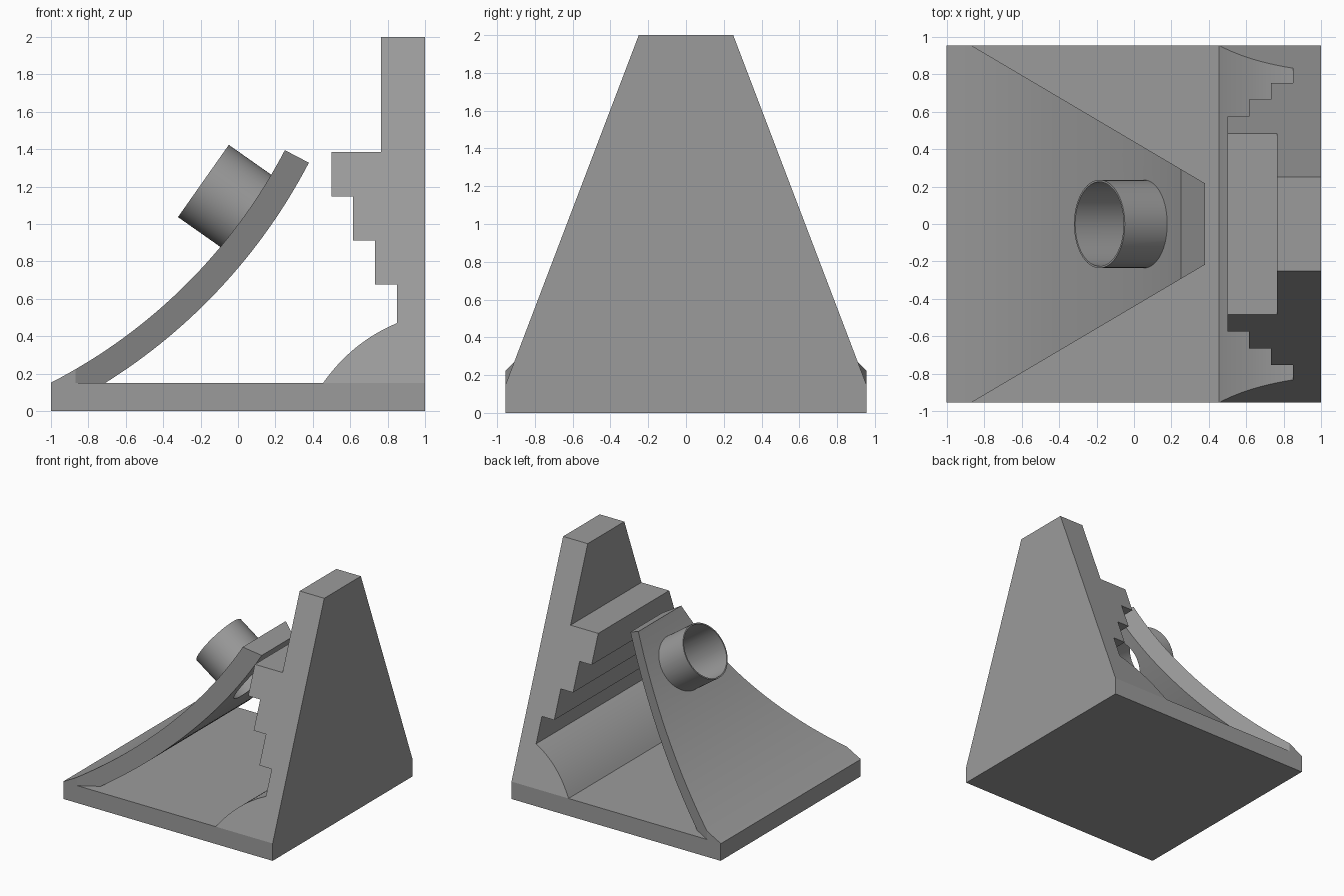
import bpy, bmesh, math
from mathutils import Vector, Matrix

if "Cube" in bpy.data.objects:
    bpy.data.objects.remove(bpy.data.objects["Cube"])

grey = bpy.data.materials.new("neutral grey")
grey.diffuse_color = (0.33, 0.33, 0.33, 1)
grey.use_nodes = True
grey.node_tree.nodes["Principled BSDF"].inputs["Base Color"].default_value = grey.diffuse_color


def finish(name, bm):
    bmesh.ops.recalc_face_normals(bm, faces=bm.faces)
    me = bpy.data.meshes.new(name)
    bm.to_mesh(me)
    bm.free()
    me.materials.append(grey)
    ob = bpy.data.objects.new(name, me)
    bpy.context.collection.objects.link(ob)
    return ob


def loft(name, ring_a, ring_b):
    """Closed solid between two matching outlines."""
    bm = bmesh.new()
    a = [bm.verts.new(p) for p in ring_a]
    b = [bm.verts.new(p) for p in ring_b]
    bm.faces.new(a)
    bm.faces.new(b)
    for i in range(len(a)):
        j = (i + 1) % len(a)
        bm.faces.new((a[i], a[j], b[j], b[i]))
    return finish(name, bm)


def cylinder(name, start, direction, length, radius):
    bm = bmesh.new()
    rot = direction.to_track_quat('Z', 'Y').to_matrix().to_4x4()
    mat = Matrix.Translation(start + direction * length / 2) @ rot
    bmesh.ops.create_cone(bm, cap_ends=True, segments=64, radius1=radius,
                          radius2=radius, depth=length, matrix=mat)
    return finish(name, bm)


def cut(ob, tool, op):
    bpy.context.view_layer.objects.active = ob
    mod = ob.modifiers.new(op, 'BOOLEAN')
    mod.operation, mod.solver, mod.object = op, 'EXACT', tool
    bpy.ops.object.modifier_apply(modifier=mod.name)
    bpy.data.objects.remove(tool, do_unlink=True)


def smooth(ob):
    bpy.ops.object.select_all(action='DESELECT')
    ob.select_set(True)
    bpy.context.view_layer.objects.active = ob
    bpy.ops.object.shade_smooth_by_angle(angle=math.radians(25))


HALF = 0.955   # half depth of the base
DECK = 0.15    # height of the base top

# base slab
rect = [(-1, -HALF), (1, -HALF), (1, HALF), (-1, HALF)]
loft("base", [(x, y, 0) for x, y in rect], [(x, y, DECK) for x, y in rect])

# stepped back support, tapering towards the top
profile = [(1, DECK), (1, 2), (0.765, 2), (0.765, 1.385), (0.5, 1.385),
           (0.5, 1.147), (0.615, 1.147), (0.615, 0.912), (0.732, 0.912),
           (0.732, 0.677), (0.85, 0.677)]
p0, p1, p2 = Vector((0.85, 0.47)), Vector((0.61, 0.37)), Vector((0.455, DECK))
for i in range(17):
    t = i / 16
    profile.append(tuple(p0 * (1 - t) ** 2 + p1 * 2 * t * (1 - t) + p2 * t * t))


def half_depth(z):
    return 0.25 + (HALF - 0.25) * (2 - z) / (2 - DECK)


support = loft("stepped_support", [(x, -half_depth(z), z) for x, z in profile],
               [(x, half_depth(z), z) for x, z in profile])
smooth(support)

# curved front plate: two concentric arcs, narrowing in plan
CX, CZ, R_TOP, R_UNDER = -2.33, 2.74, 2.91, 3.055
END = math.atan2(1.395 - CZ, 0.25 - CX)


def arc(radius, n=32):
    start = math.asin((DECK - CZ) / radius)
    angles = [start + (END - start) * i / n for i in range(n + 1)]
    return [(CX + radius * math.cos(a), CZ + radius * math.sin(a)) for a in angles]


side = arc(R_TOP) + arc(R_UNDER)[::-1]
plate = loft("curved_plate", [(x, -HALF, z) for x, z in side],
             [(x, HALF, z) for x, z in side])
plan = [(-1.2, -1.15), (0.6, -0.087), (0.6, 0.087), (-1.2, 1.15)]
wedge = loft("plan_cutter", [(x, y, -0.5) for x, y in plan],
             [(x, y, 2.5) for x, y in plan])
cut(plate, wedge, 'INTERSECT')

# round collar on the plate, bored right through
rim = Vector((-0.185, 0, 1.23))
axis = (rim - Vector((CX, 0, CZ))).normalized()
cut(plate, cylinder("collar", rim, axis, 0.35, 0.236), 'UNION')
cut(plate, cylinder("bore", rim - axis * 0.1, axis, 0.8, 0.225), 'DIFFERENCE')
plate.name = "curved_plate_with_collar"
smooth(plate)
